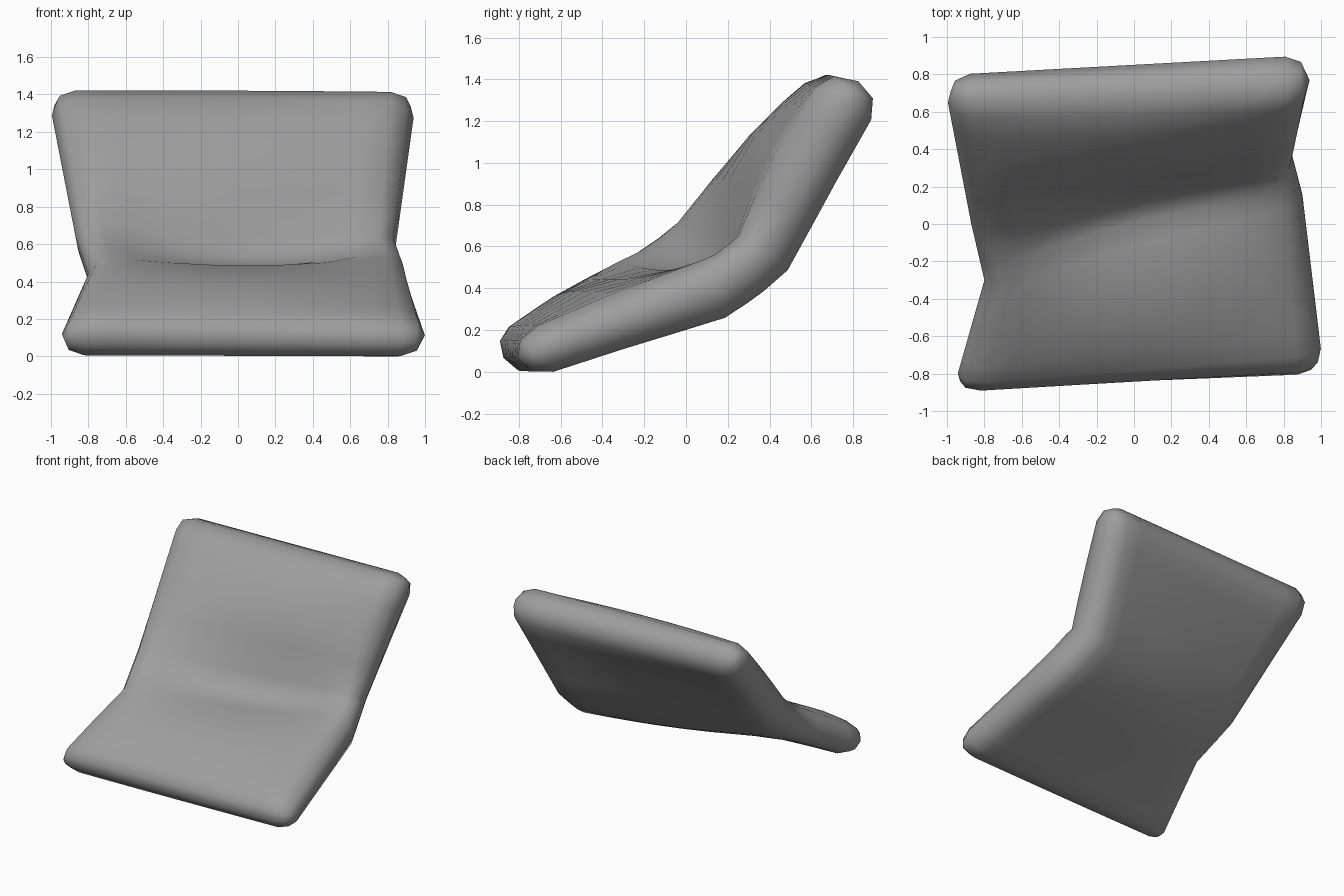
import bpy, bmesh, math
from mathutils import Vector as V

if "Cube" in bpy.data.objects:
    bpy.data.objects.remove(bpy.data.objects["Cube"])

# left and right edge lines of the twisted cushion: front, bend start, bend end, top
LEFT = [V(p) for p in ((-.965, -.88, .08), (-.80, -.30, .455), (-.87, 0, .66), (-1.015, .755, 1.405))]
RIGHT = [V(p) for p in ((1.015, -.80, .08), (.90, .16, .41), (.84, .39, .58), (.955, .83, 1.405))]
COLS = [0, .02, .07, .14, .26, .38, .5, .62, .74, .86, .93, .98, 1]
ROWS = [0, .04, .14, .28, .5, .75, 1, 1.33, 1.67, 2, 2.25, 2.5, 2.72, 2.86, 2.96, 3]


def along(line, v):
    i = min(int(max(v, 0)), 2)
    return line[i].lerp(line[i + 1], v - i)


def middle(t, v):
    return along(LEFT, v).lerp(along(RIGHT, v), t)


def normal(t, v):
    a, b = max(v - .25, 0), min(v + .25, 3)
    return (along(RIGHT, v) - along(LEFT, v)).cross(middle(t, b) - middle(t, a)).normalized()


def rounding(d, r):
    # quarter-round from the rim (0) to full thickness (1)
    x = 1 - min(d / r, 1)
    return math.sqrt(1 - x * x)


def hump(v, mid, half):
    return max(0, 1 - ((v - mid) / half) ** 2)


def point(i, j, side):
    t, v = COLS[i], ROWS[j]
    a, b = min(t, 1 - t), min(v, 3 - v)
    # soften the four plan corners
    if a < .045 and b < .09:
        da = .5 * (.045 - a) * (1 - b / .09)
        db = .5 * (.09 - b) * (1 - a / .045)
        t += da if t < .5 else -da
        v += db if v < 1.5 else -db
    centre = max(0, math.sin(math.pi * COLS[i])) ** .9
    valley = max(0, 1 - max(0, abs(v - 1.5) - .3) / .7)
    full = rounding(a, .07) * rounding(b, .14)
    n = normal(t, v)
    p = middle(t, v) - n * (.05 * centre * valley)
    if side > 0:
        # right rim swells towards the bend, seat and back are padded
        rim = .11 + .045 * t * min(1, v * v) + .01 * min(1, v)
        pad = .045 * hump(v, .7, .6) + .07 * hump(v, 2.45, .5) - .09 * valley
        return p + n * full * (rim + centre * pad)
    return p - n * full * (.115 + .03 * min(1, v) + .012 * (1 - t) * max(0, 1 - v))


# cushion: upper and lower skins sharing one rim
bm = bmesh.new()
nc, nr = len(COLS), len(ROWS)
top = {(i, j): bm.verts.new(point(i, j, 1)) for i in range(nc) for j in range(nr)}
bottom = {k: top[k] if k[0] in (0, nc - 1) or k[1] in (0, nr - 1)
          else bm.verts.new(point(*k, -1)) for k in top}
for i in range(nc - 1):
    for j in range(nr - 1):
        ring = [(i, j), (i + 1, j), (i + 1, j + 1), (i, j + 1)]
        bm.faces.new([top[k] for k in ring])
        quad = [bottom[k] for k in reversed(ring)]
        if bm.faces.get(quad) is None:
            bm.faces.new(quad)
low = min(v.co.z for v in bm.verts)
for v in bm.verts:
    v.co.z -= low
bmesh.ops.recalc_face_normals(bm, faces=bm.faces)
mesh = bpy.data.meshes.new("cushion")
bm.to_mesh(mesh)
bm.free()
cushion = bpy.data.objects.new("cushion", mesh)
bpy.context.collection.objects.link(cushion)
for p in mesh.polygons:
    p.use_smooth = True

# mid-grey cloth
cloth = bpy.data.materials.new("grey_cloth")
cloth.diffuse_color = (.34, .34, .34, 1)
cloth.use_nodes = True
cloth.node_tree.nodes["Principled BSDF"].inputs["Base Color"].default_value = cloth.diffuse_color
mesh.materials.append(cloth)
